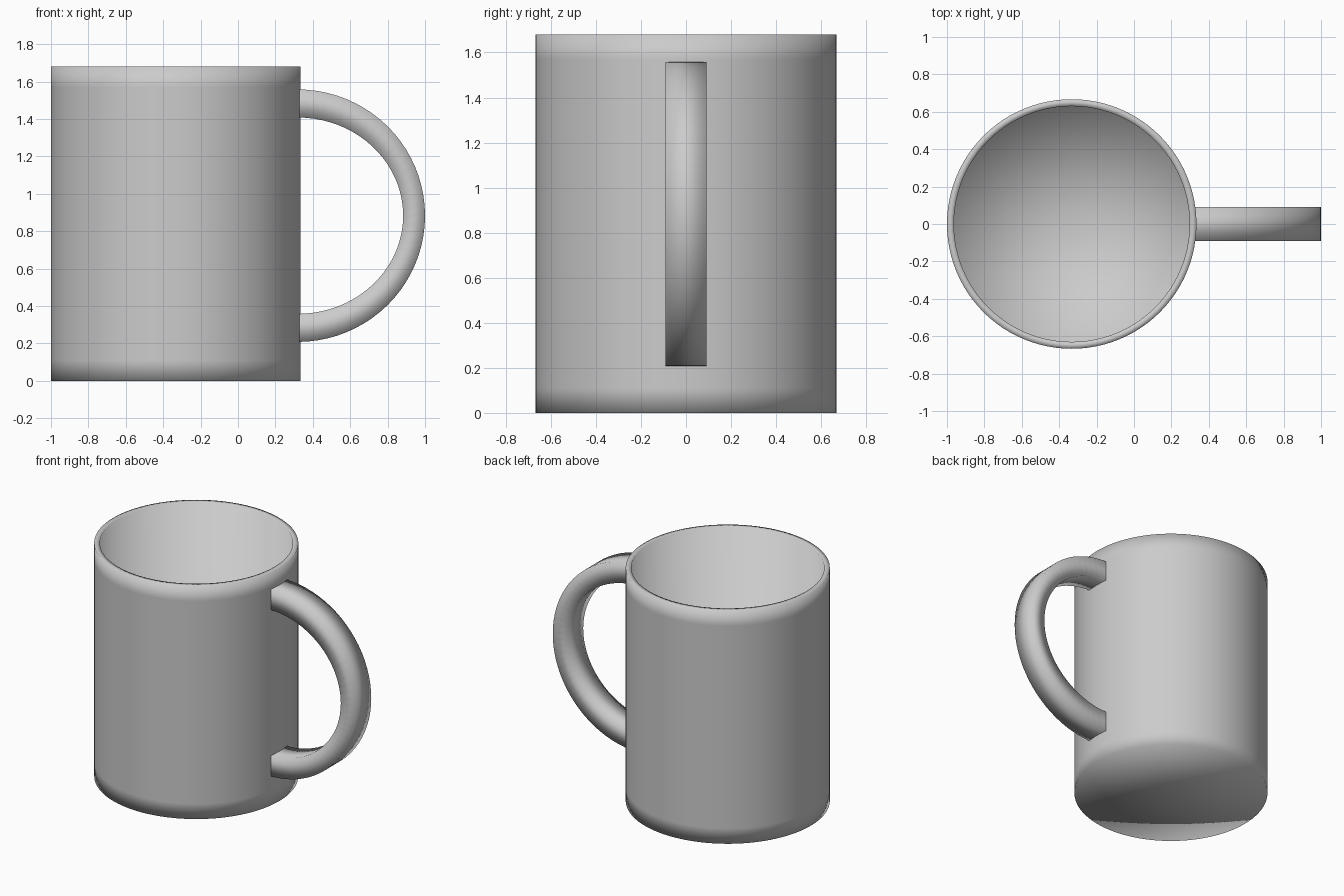
import bpy, bmesh, math
from mathutils import Matrix

cube = bpy.data.objects.get("Cube")
if cube:
    bpy.data.objects.remove(cube, do_unlink=True)

grey = bpy.data.materials.new("light_grey")
grey.use_nodes = True
colour = (0.6, 0.6, 0.6, 1)
grey.diffuse_color = colour
grey.node_tree.nodes["Principled BSDF"].inputs["Base Color"].default_value = colour


def finish(bm, name):
    """Turn a bmesh into a named grey object."""
    bmesh.ops.recalc_face_normals(bm, faces=bm.faces)
    mesh = bpy.data.meshes.new(name)
    bm.to_mesh(mesh)
    bm.free()
    mesh.materials.append(grey)
    obj = bpy.data.objects.new(name, mesh)
    bpy.context.collection.objects.link(obj)
    return obj


# Mug body: one wall profile turned around the vertical axis
RADIUS, INNER, HEIGHT, FLOOR, LOOP = 0.667, 0.63, 1.68, 0.04, 0.11
profile = [(0, 0), (RADIUS, 0), (RADIUS, LOOP), (RADIUS, HEIGHT - LOOP),
           (RADIUS, HEIGHT), (INNER, HEIGHT), (INNER, FLOOR), (0, FLOOR)]
bm = bmesh.new()
verts = [bm.verts.new((r, 0, z)) for r, z in profile]
edges = [bm.edges.new(pair) for pair in zip(verts, verts[1:])]
bmesh.ops.spin(bm, geom=verts + edges, cent=(0, 0, 0), axis=(0, 0, 1),
               angle=math.tau, steps=96, use_merge=False)
bmesh.ops.remove_doubles(bm, verts=bm.verts, dist=0.0005)
bmesh.ops.transform(bm, matrix=Matrix.Translation((-0.333, 0, 0)), verts=bm.verts)
for face in bm.faces:
    face.smooth = True
finish(bm, "mug_body")

# Handle: half ring of rectangular section, thinner at its outermost point
START_X, MID_Z, HALF_WIDTH, STEPS = 0.318, 0.883, 0.09, 40
OUTER_ARC, INNER_ARC = (0.682, 0.675), (0.565, 0.525)
bm = bmesh.new()
rings = []
for i in range(STEPS + 1):
    a = math.pi * (i / STEPS - 0.5)
    rings.append([
        bm.verts.new((START_X + rx * math.cos(a), y, MID_Z + rz * math.sin(a)))
        for (rx, rz), y in ((OUTER_ARC, -HALF_WIDTH), (OUTER_ARC, HALF_WIDTH),
                            (INNER_ARC, HALF_WIDTH), (INNER_ARC, -HALF_WIDTH))])
for low, high in zip(rings, rings[1:]):
    for k in range(4):
        n = (k + 1) % 4
        bm.faces.new((low[k], low[n], high[n], high[k])).smooth = True
for end in (rings[0], rings[-1]):
    bm.faces.new(end)
finish(bm, "handle")
